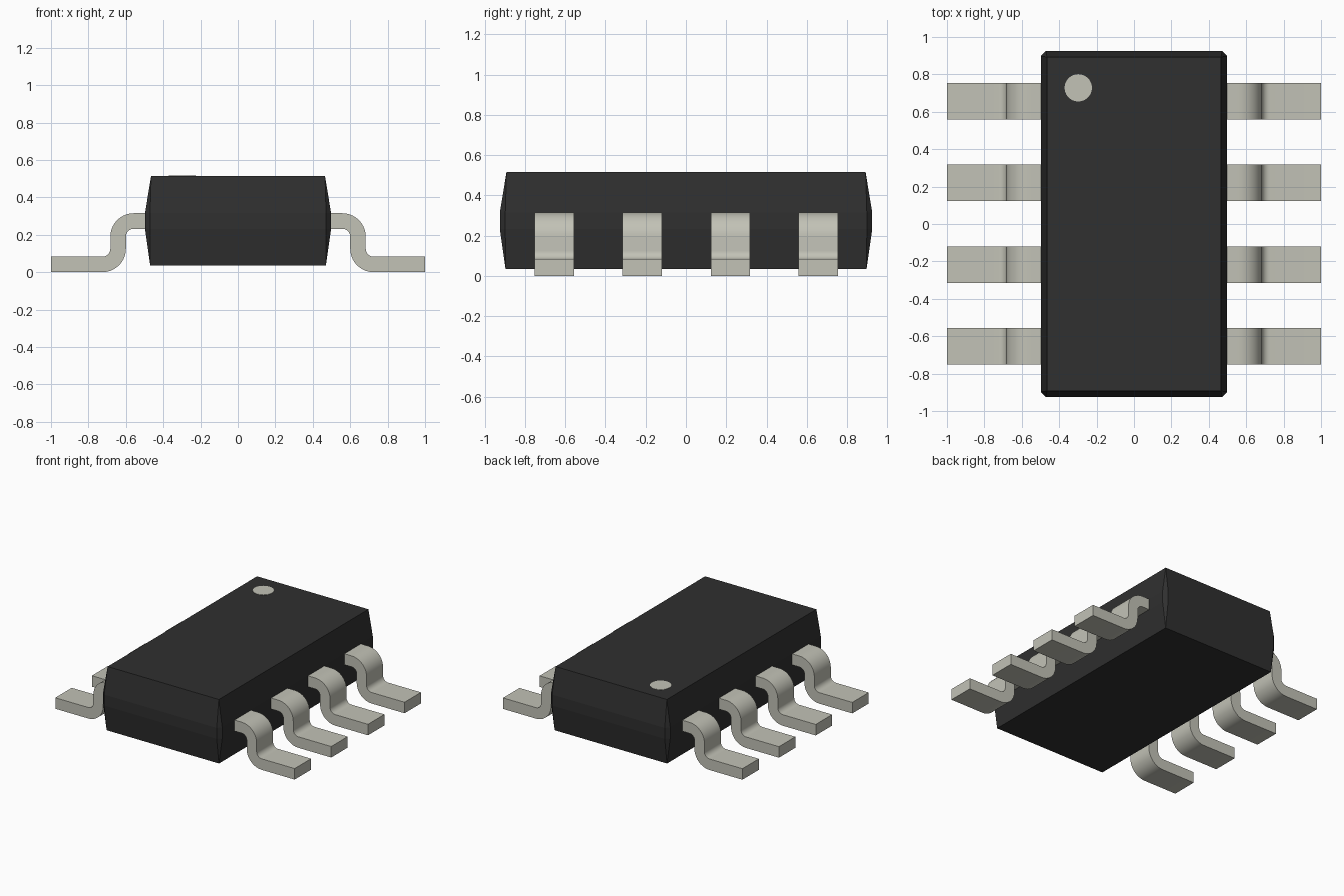
import bpy, bmesh, math

cube = bpy.data.objects.get("Cube")
if cube:
    bpy.data.objects.remove(cube, do_unlink=True)


def material(name, rgb, rough):
    mat = bpy.data.materials.new(name)
    mat.use_nodes = True
    mat.diffuse_color = (*rgb, 1)
    bsdf = next(n for n in mat.node_tree.nodes if n.type == 'BSDF_PRINCIPLED')
    bsdf.inputs["Base Color"].default_value = (*rgb, 1)
    bsdf.inputs["Roughness"].default_value = rough
    return mat


def finish(name, bm, mat):
    bmesh.ops.recalc_face_normals(bm, faces=bm.faces[:])
    mesh = bpy.data.meshes.new(name)
    bm.to_mesh(mesh)
    bm.free()
    mesh.materials.append(mat)
    obj = bpy.data.objects.new(name, mesh)
    bpy.context.collection.objects.link(obj)
    return obj


black = material("black plastic", (0.029, 0.029, 0.029), 0.6)
metal = material("pale metal", (0.54, 0.54, 0.47), 0.5)


# Body: stacked rings, sharp at top and bottom, corner-cut around the middle band
def ring(bm, hx, hy, z, cut):
    pts = [(hx, hy - cut), (hx - cut, hy), (cut - hx, hy), (-hx, hy - cut),
           (-hx, cut - hy), (cut - hx, -hy), (hx - cut, -hy), (hx, cut - hy)]
    return [bm.verts.new((x, y, z)) for x, y in pts]


bm = bmesh.new()
rings = [ring(bm, 0.470, 0.897, 0.035, 0), ring(bm, 0.498, 0.925, 0.232, 0.027),
         ring(bm, 0.498, 0.925, 0.315, 0.027), ring(bm, 0.465, 0.892, 0.515, 0)]
for low, high in zip(rings, rings[1:]):
    for i in range(8):
        j = (i + 1) % 8
        bm.faces.new((low[i], low[j], high[j], high[i]))
bm.faces.new(rings[0][::-1])
bm.faces.new(rings[-1])
bmesh.ops.remove_doubles(bm, verts=bm.verts[:], dist=1e-5)
finish("body", bm, black)

# Pin-one marker: thin disc on the top face
bm = bmesh.new()
bmesh.ops.create_cone(bm, cap_ends=True, segments=40, radius1=0.073, radius2=0.073, depth=0.004)
bmesh.ops.translate(bm, verts=bm.verts[:], vec=(-0.298, 0.728, 0.515))
finish("pin_one_marker", bm, metal)

# Lead: constant-thickness S-bend profile, extruded along y
T, INNER, OUTER, STEPS = 0.083, 0.042, 0.125, 10


def arc(cx, cz, r, start, end):
    return [(cx + r * math.cos(math.radians(start + (end - start) * i / STEPS)),
             cz + r * math.sin(math.radians(start + (end - start) * i / STEPS)))
            for i in range(STEPS + 1)]


upper, lower = (0.558, 0.190), (0.725, 0.125)
top_side = ([(0.47, 0.315)] + arc(*upper, OUTER, 90, 0)
            + arc(*lower, INNER, 180, 270) + [(1.0, T)])
under_side = ([(0.47, 0.315 - T)] + arc(*upper, INNER, 90, 0)
              + arc(*lower, OUTER, 180, 270) + [(1.0, 0.0)])


def lead(name, side, y):
    bm = bmesh.new()
    strips = [[bm.verts.new((side * x, y + dy, z)) for x, z in path]
              for path, dy in ((top_side, -0.098), (top_side, 0.098),
                               (under_side, 0.098), (under_side, -0.098))]
    for k in range(4):
        a, b = strips[k], strips[(k + 1) % 4]
        for i in range(len(a) - 1):
            bm.faces.new((a[i], a[i + 1], b[i + 1], b[i]))
    for end in (0, -1):
        bm.faces.new([s[end] for s in strips])
    obj = finish(name, bm, metal)
    bpy.ops.object.select_all(action='DESELECT')
    obj.select_set(True)
    bpy.context.view_layer.objects.active = obj
    bpy.ops.object.shade_smooth_by_angle(angle=math.radians(30))


# Four leads on each side
for label, side in (("left", 1), ("right", -1)):
    for n, y in enumerate((-0.654, -0.218, 0.221, 0.657), 1):
        lead(f"{label}_lead_{n}", side, y)
